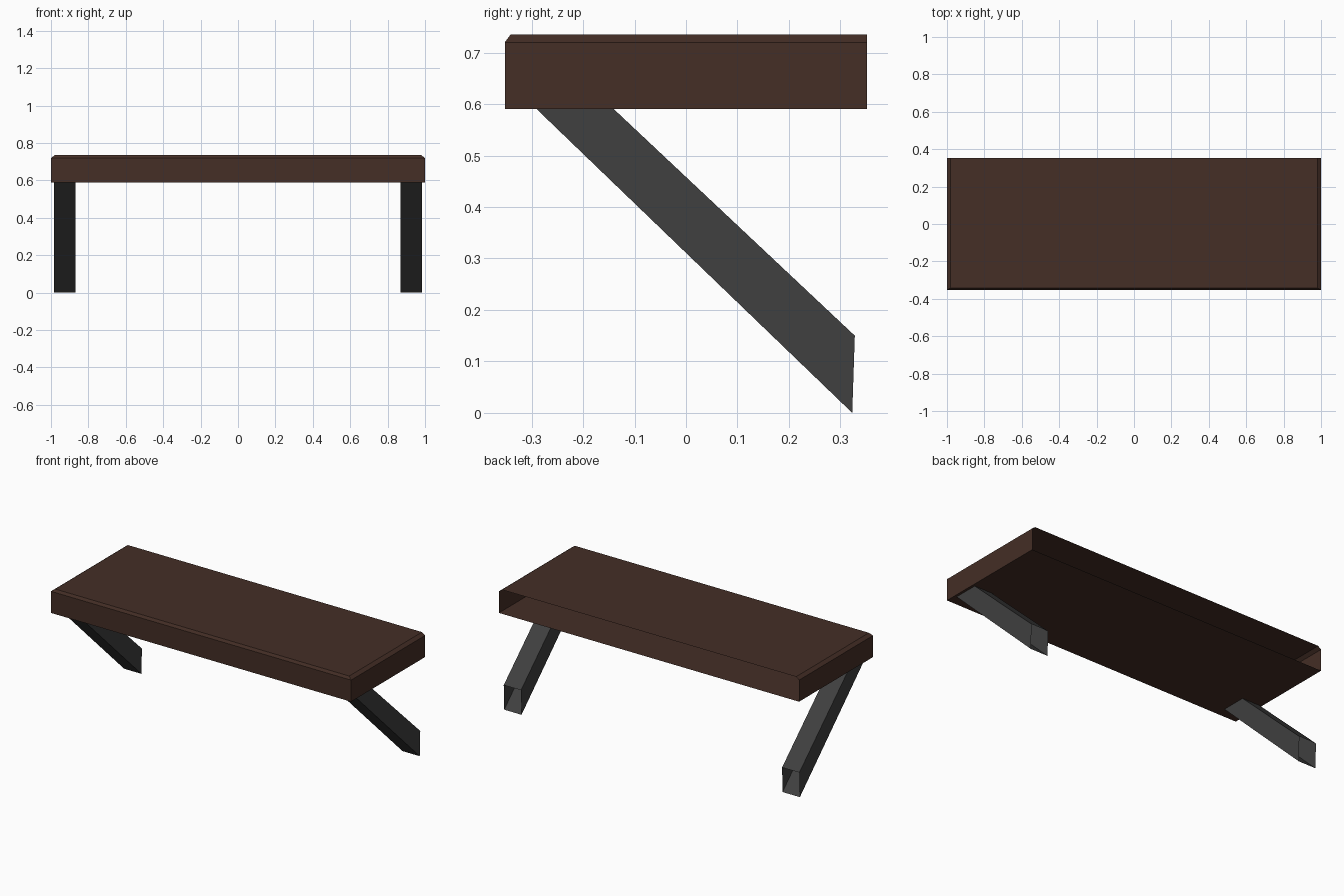
import bpy

if "Cube" in bpy.data.objects:
    bpy.data.objects.remove(bpy.data.objects["Cube"])


def material(name, rgb):
    m = bpy.data.materials.new(name)
    m.diffuse_color = (*rgb, 1.0)
    m.use_nodes = True
    m.node_tree.nodes["Principled BSDF"].inputs["Base Color"].default_value = m.diffuse_color
    return m


def build(name, verts, faces, mat):
    me = bpy.data.meshes.new(name)
    me.from_pydata(verts, [], faces)
    me.materials.append(mat)
    ob = bpy.data.objects.new(name, me)
    bpy.context.collection.objects.link(ob)
    return ob


brown = material("dark brown wood", (0.058, 0.0273, 0.0190))
grey = material("charcoal metal", (0.050, 0.050, 0.050))

# Shelf: hollow sheet box, open at the back, top edge chamfered on front and sides
verts = []
for half_x, front_y, z in [(1.0, -0.352, 0.59), (1.0, -0.352, 0.72), (0.98, -0.341, 0.735)]:
    verts += [(-half_x, 0.352, z), (-half_x, front_y, z), (half_x, front_y, z), (half_x, 0.352, z)]
faces = [(3, 2, 1, 0), (8, 9, 10, 11)]
for ring in (0, 4):
    for i in range(3):
        a = ring + i
        faces.append((a, a + 1, a + 5, a + 4))
build("shelf", verts, faces, brown)

# Legs: slanted square tubes, open at the lower end
profile = [(-0.29, 0.59), (0.323, 0.0), (0.328, 0.15), (-0.14, 0.59)]
for side, x0 in (("left", -0.985), ("right", 0.87)):
    verts = [(x, y, z) for x in (x0, x0 + 0.115) for y, z in profile]
    faces = [(3, 2, 1, 0), (4, 5, 6, 7), (0, 1, 5, 4), (2, 3, 7, 6)]
    build(side + "_leg", verts, faces, grey)
